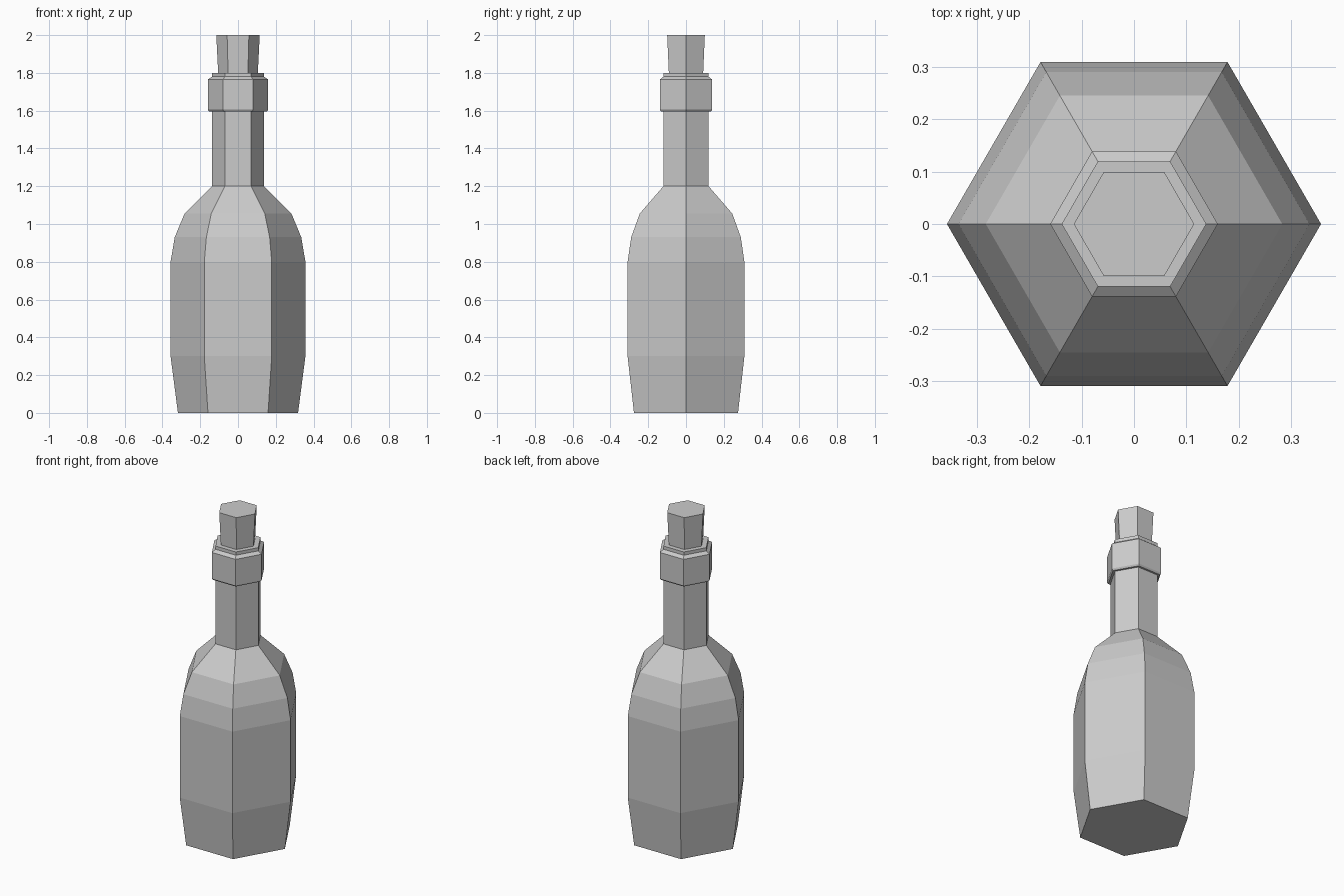
import bpy, bmesh
from math import cos, sin, tau

if "Cube" in bpy.data.objects:
    bpy.data.objects.remove(bpy.data.objects["Cube"])

SIDES = 6


def lathe(name, profile):
    """Six-sided closed solid from (corner radius, height) pairs, bottom to top."""
    bm = bmesh.new()
    rings = [[bm.verts.new((r * cos(tau * i / SIDES), r * sin(tau * i / SIDES), z))
              for i in range(SIDES)] for r, z in profile]
    for low, high in zip(rings, rings[1:]):
        for i in range(SIDES):
            j = (i + 1) % SIDES
            bm.faces.new((low[i], low[j], high[j], high[i]))
    bm.faces.new(rings[0][::-1])
    bm.faces.new(rings[-1])
    mesh = bpy.data.meshes.new(name)
    bm.to_mesh(mesh)
    bm.free()
    obj = bpy.data.objects.new(name, mesh)
    bpy.context.collection.objects.link(obj)
    return obj


# Bottle: tapered foot, straight belly, rounded shoulder, neck and collar
lathe("bottle", [
    (0.318, 0.0), (0.357, 0.30), (0.357, 0.80), (0.335, 0.93), (0.283, 1.055),
    (0.138, 1.20), (0.138, 1.595),
    (0.152, 1.595), (0.16, 1.605), (0.16, 1.765), (0.138, 1.78), (0.138, 1.80),
])

# Stopper: slightly flared cork pushed into the neck
lathe("cork", [(0.104, 1.78), (0.105, 1.80), (0.115, 2.0)])
